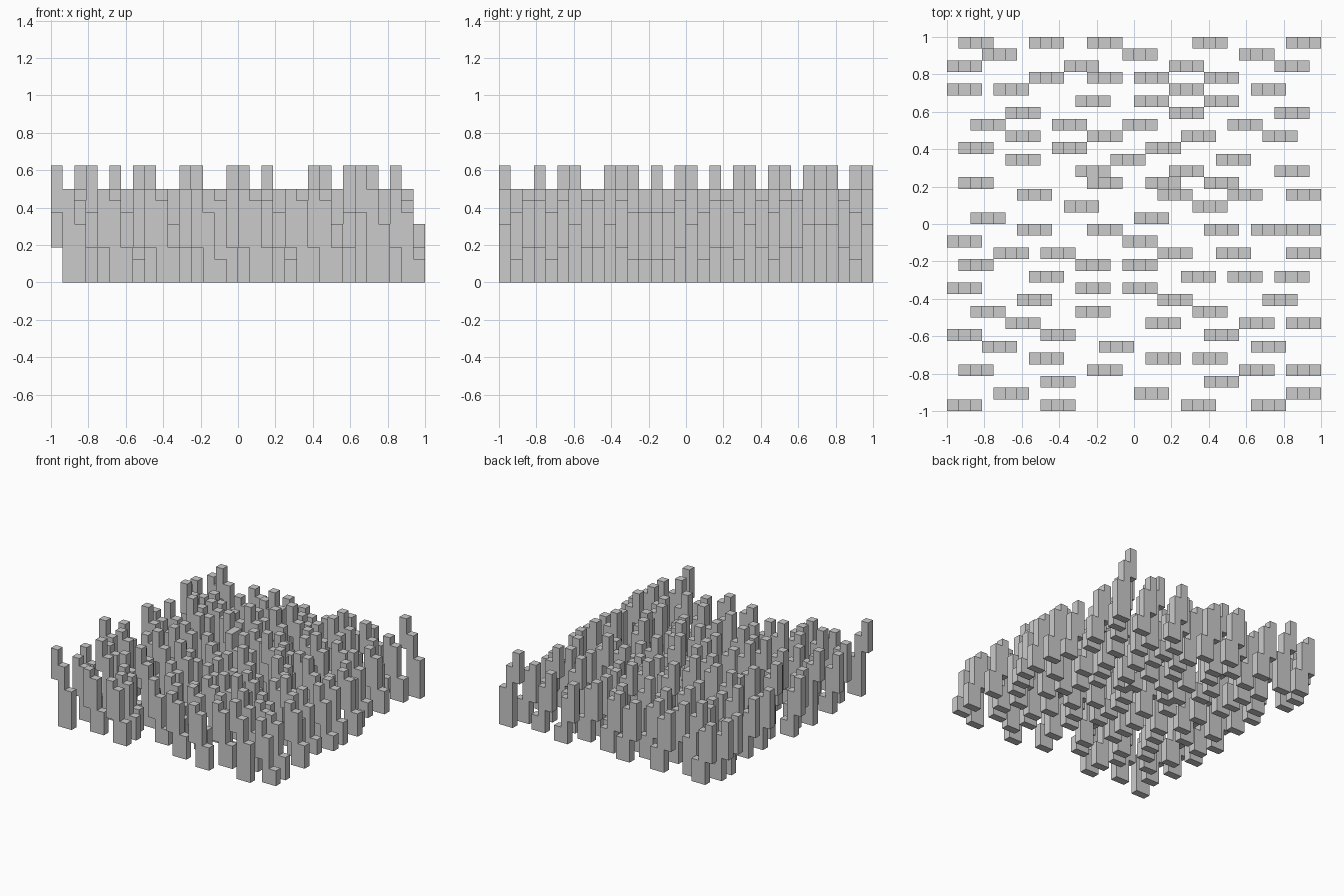
import bpy, bmesh

if "Cube" in bpy.data.objects:
    bpy.data.objects.remove(bpy.data.objects["Cube"])

U = 2 / 32  # cell size: the model is a 32 x 32 grid of cells

# Stair shapes in cells: underside of the raised step, then three tops
SHAPES = {"a": (6, 10, 8, 5), "d": (3, 8, 7, 3), "b": (3, 8, 6, 2)}

# One string per row from back to front: start column and stair shape
ROWS = [
    "1d 7d 12d 21b 29a", "3a 15d 25b", "0b 10d 19d 28d", "7d 12a 16d 22a",
    "0d 4d 19b 26a", "11d 16a 22a", "5d 19b 28d", "2a 9d 15a 24d",
    "5d 12a 20d 27b", "1b 9b 17d", "5a 14d 23a", "11a 19d 28b",
    "1d 12b 17b 22d", "6d 18a 24b 29d", "10d 21b", "2a 16a",
    "6d 12d 22a 26a 29d", "0b 15b", "4d 8a 18a 23a 29b", "1d 11d 15b",
    "7a 20d 24d 28b", "0a 11a 15d", "6d 18b 27a", "2d 11d 21d",
    "5b 17d 25d 29d", "0b 8a 22a", "3a 13d 26d", "7d 17d 21b",
    "1d 12b 25a 29d", "8d 22d", "4d 16d 29b", "0a 8d 20d 26a",
]


def stair_mesh(name, under, t1, t2, t3):
    """Side profile of a three-step stair, extruded one cell deep."""
    profile = [(0, under), (1, under), (1, 0), (3, 0), (3, t3), (2, t3),
               (2, t2), (1, t2), (1, t1), (0, t1)]
    bm = bmesh.new()
    face = bm.faces.new([bm.verts.new((x * U, 0, z * U)) for x, z in profile])
    ext = bmesh.ops.extrude_face_region(bm, geom=[face])
    moved = [v for v in ext["geom"] if isinstance(v, bmesh.types.BMVert)]
    bmesh.ops.translate(bm, verts=moved, vec=(0, U, 0))
    bmesh.ops.recalc_face_normals(bm, faces=bm.faces)
    mesh = bpy.data.meshes.new(name)
    bm.to_mesh(mesh)
    bm.free()
    return mesh


meshes = {k: stair_mesh("stair_" + k, *v) for k, v in SHAPES.items()}

# Place the stairs row by row
for r, row in enumerate(ROWS):
    for item in row.split():
        col, kind = int(item[:-1]), item[-1]
        ob = bpy.data.objects.new(f"stair_row{r}_col{col}", meshes[kind])
        ob.location = (-1 + col * U, 1 - (r + 1) * U, 0)
        bpy.context.collection.objects.link(ob)
